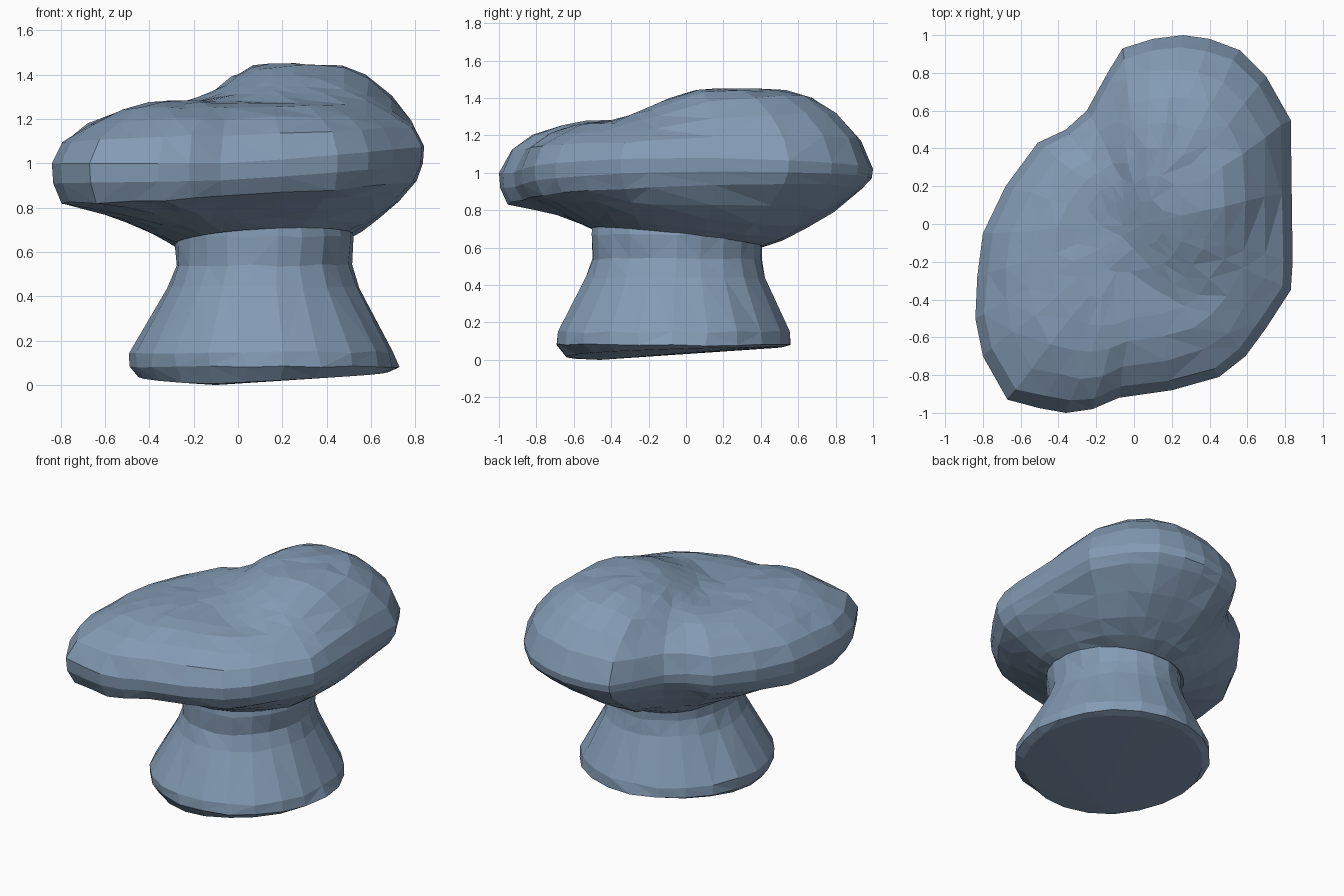
import bpy, bmesh, math, random
from mathutils import Vector

if "Cube" in bpy.data.objects:
    bpy.data.objects.remove(bpy.data.objects["Cube"])

random.seed(4)
stone = bpy.data.materials.new("blue grey stone")
stone.diffuse_color = (0.23, 0.33, 0.46, 1)
stone.use_nodes = True
stone.node_tree.nodes["Principled BSDF"].inputs["Base Color"].default_value = stone.diffuse_color


def loft(name, rings, start, end, merge=0.0):
    """Skin a list of equal-length rings and close both ends with a fan."""
    bm = bmesh.new()
    rows = [[bm.verts.new(p) for p in ring] for ring in rings]
    n = len(rows[0])
    for a, b in zip(rows, rows[1:]):
        for i in range(n):
            j = (i + 1) % n
            bm.faces.new((a[i], a[j], b[j], b[i]))
    for row, tip in ((rows[0], start), (rows[-1], end)):
        v = bm.verts.new(tip)
        for i in range(n):
            bm.faces.new((row[i], row[(i + 1) % n], v))
    bmesh.ops.triangulate(bm, faces=bm.faces[:], quad_method='SHORT_EDGE')
    if merge:
        bmesh.ops.remove_doubles(bm, verts=bm.verts[:], dist=merge)
    bmesh.ops.recalc_face_normals(bm, faces=bm.faces[:])
    mesh = bpy.data.meshes.new(name)
    bm.to_mesh(mesh)
    bm.free()
    mesh.materials.append(stone)
    ob = bpy.data.objects.new(name, mesh)
    bpy.context.collection.objects.link(ob)
    return ob


def rough(v, k):
    return v + Vector([random.uniform(-k, k) for _ in range(3)])


# Cap: outline seen from above
outline = [(.84, -.2), (.835, .17), (.83, .55), (.7, .78), (.56, .92), (.4, .98),
           (.26, 1), (.1, .98), (-.06, .93), (-.14, .8), (-.25, .6), (-.36, .5),
           (-.51, .43), (-.68, .2), (-.80, -.05), (-.83, -.28), (-.84, -.5),
           (-.80, -.7), (-.67, -.93), (-.5, -.975), (-.36, -1), (-.22, -.98),
           (-.08, -.92), (.2, -.88), (.45, -.81), (.59, -.7), (.7, -.55), (.83, -.35)]
centre = Vector((.05, 0))


def top_height(x, y):
    """Low front-left shelf rising to a tall back-right hump."""
    d = math.hypot((x - .31) / (.53 if x < .31 else .6), (y - .4) / .8)
    s = min(1, max(0, (1.1 - d) / .75))
    return 1.28 + .14 * min(0, x + .4) + .17 * s * s * (3 - 2 * s)


def cap_ring(f, g):
    ring = []
    for p in outline:
        q = centre + (Vector(p) - centre) * f
        a = math.atan2(p[1], p[0])
        mid = 1.0 + .08 * max(0, math.cos(a))
        low = .88 + .06 * math.cos(a - .5)
        if g >= 0:
            z = mid + (top_height(q.x, q.y) - mid) * g
        else:
            z = mid + (low - mid) * -g
        ring.append(rough(Vector((q.x, q.y, z)), .007 if .3 < f < .99 else 0))
    return ring


top_rings = [cap_ring(f, g) for f, g in
             ((.13, 1), (.26, 1), (.4, .995), (.54, .97), (.68, .9), (.82, .72),
              (.94, .44), (1, 0), (.993, -.5), (.95, -1))]

# Cap underside: rim drawn in to the neck, which sits higher at the front right
rim = top_rings[-1]
neck, swell = [], []
for x, y in outline:
    a = math.atan2(y + .05, x - .115)
    neck.append(Vector((.115 + .41 * math.cos(a), -.05 + .465 * math.sin(a),
                        .655 + .055 * math.cos(a - math.radians(-65)))))
    swell.append(.035 * math.cos(a - math.radians(235)) - .01)
under = [[rough(p.lerp(q, t) + Vector((0, 0, s * math.sin(math.pi * t))), .008)
          for p, q, s in zip(rim, neck, swell)] for t in (.28, .55, .8)]
loft("cap", top_rings + under + [neck],
     (.05, 0, top_height(.05, 0)), (.115, -.05, .72), .045)

# Stem: flared column with a slightly bowed, tilted foot
N = 22


def stem_ring(z, cx, cy, rx, ry, k):
    ring = []
    for i in range(N):
        a = 2 * math.pi * i / N
        x = cx + rx * math.cos(a) + random.uniform(-k, k)
        y = cy + ry * math.sin(a) + random.uniform(-k, k)
        h = .065 * math.hypot(x + .1, y + .5) if z is None else z + random.uniform(-k, k)
        ring.append(Vector((x, y, h)))
    return ring


stem = [stem_ring(*r) for r in ((.78, .115, -.05, .39, .45, 0),
                                (.67, .12, -.05, .405, .46, .005),
                                (.54, .115, -.05, .395, .455, .006),
                                (.44, .115, -.055, .435, .48, .006),
                                (.15, .11, -.07, .597, .625, .01),
                                (.08, .12, -.07, .605, .632, .006),
                                (None, .115, -.065, .56, .575, .006))]
loft("stem", stem, (.115, -.05, .8), (-.1, -.46, .0))
